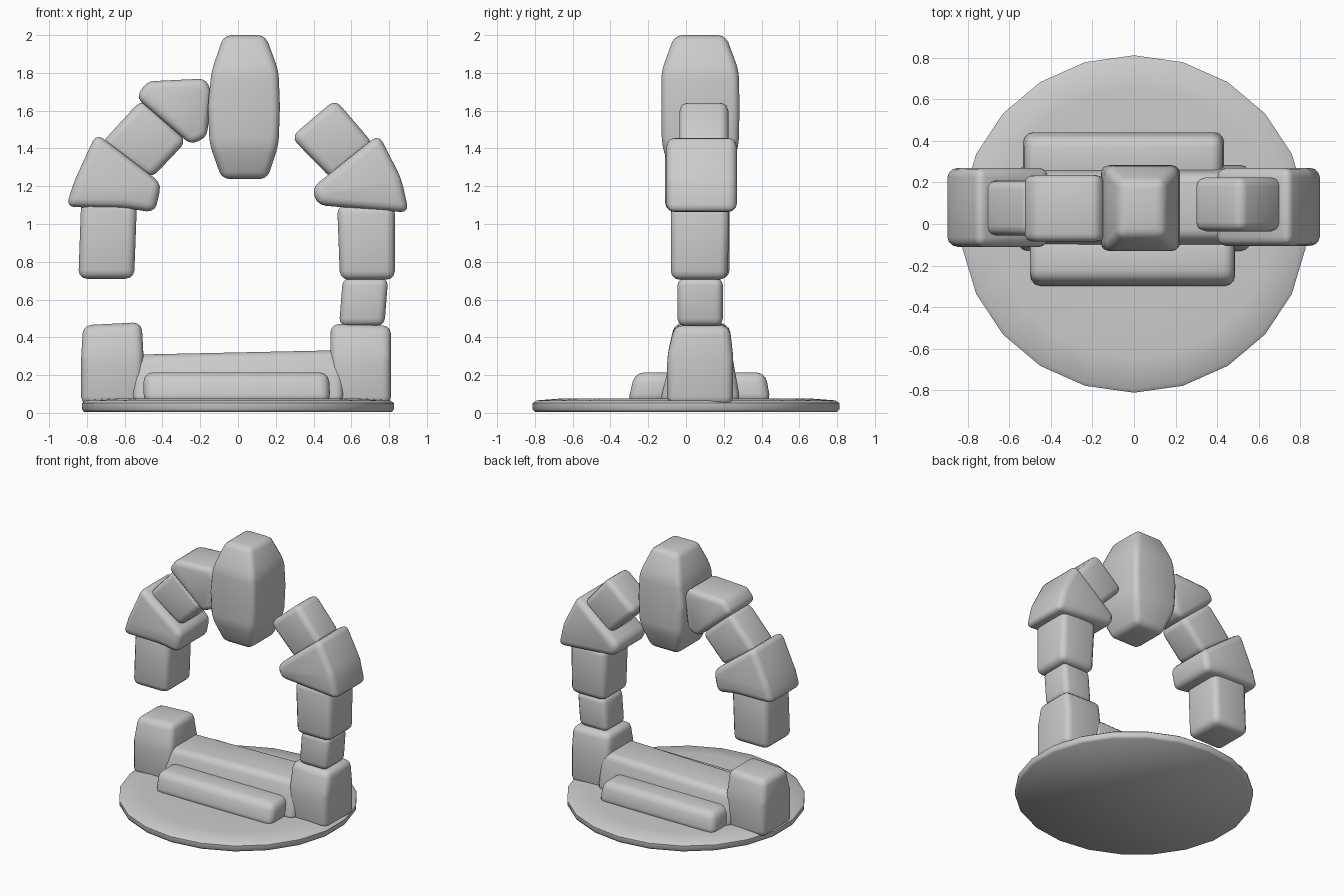
import bpy, bmesh
from math import sin, cos, pi

if "Cube" in bpy.data.objects:
    bpy.data.objects.remove(bpy.data.objects["Cube"])


def finish(name, bm, bevel=0.0, segs=3):
    bmesh.ops.recalc_face_normals(bm, faces=bm.faces)
    if bevel:
        # round only real corners, not seams between coplanar faces
        edges = [e for e in bm.edges if e.calc_face_angle(0) > 0.12]
        bmesh.ops.bevel(bm, geom=edges, offset=bevel, segments=segs,
                        profile=0.5, affect='EDGES', clamp_overlap=True)
    me = bpy.data.meshes.new(name)
    bm.to_mesh(me)
    bm.free()
    ob = bpy.data.objects.new(name, me)
    bpy.context.collection.objects.link(ob)
    for p in me.polygons:
        p.use_smooth = True
    return ob


def loft(name, rings, bevel=0.0, segs=3):
    """Skin a list of vertex rings and cap both ends."""
    bm = bmesh.new()
    vs = [[bm.verts.new(p) for p in r] for r in rings]
    n = len(rings[0])
    for a, b in zip(vs, vs[1:]):
        for i in range(n):
            j = (i + 1) % n
            bm.faces.new((a[i], a[j], b[j], b[i]))
    bm.faces.new(vs[0])
    bm.faces.new(vs[-1])
    return finish(name, bm, bevel, segs)


def column(name, sections, bevel=0.045, slope=0.0):
    """Stack of rectangles (z, x0, x1, y0, y1); slope tilts the top."""
    rings = []
    for k, (z, x0, x1, y0, y1) in enumerate(sections):
        s = slope if k == len(sections) - 1 else 0
        rings.append([(x0, y0, z - s), (x1, y0, z + s), (x1, y1, z + s), (x0, y1, z - s)])
    return loft(name, rings, bevel)


def wedge(name, profile, y0, y1, bevel=0.045):
    """Front-view outline pushed through the depth of the arch."""
    return loft(name, [[(x, y, z) for x, z in profile] for y in (y0, y1)], bevel)


# Round base with a gently raised top
N = 22
rings = [[(0.835 * r * sin(2 * pi * i / N), 0.812 * r * cos(2 * pi * i / N), z)
          for i in range(N)]
         for r, z in ((0.985, 0.005), (1, 0.02), (1, 0.052), (0.975, 0.066),
                      (0.8, 0.077), (0.4, 0.075))]
base = loft("round_base", rings)

# Steps between the feet
column("middle_step", [(0.05, -0.56, 0.56, -0.14, 0.29), (0.32, -0.56, 0.56, -0.07, 0.24)],
       slope=0.012)
column("front_step", [(0.05, -0.5, 0.49, -0.31, -0.06), (0.215, -0.5, 0.48, -0.27, -0.06)],
       bevel=0.05)
column("back_step", [(0.05, -0.54, 0.44, 0.2, 0.45), (0.215, -0.52, 0.42, 0.2, 0.42)],
       bevel=0.05)

# Feet of the arch
column("left_foot", [(0.04, -0.83, -0.5, -0.1, 0.25), (0.3, -0.83, -0.5, -0.1, 0.25),
                     (0.472, -0.82, -0.51, -0.06, 0.22)], slope=0.008)
column("right_foot", [(0.04, 0.49, 0.81, -0.1, 0.25), (0.3, 0.49, 0.81, -0.1, 0.25),
                      (0.467, 0.49, 0.81, -0.06, 0.23)], slope=-0.005)

# Pillar blocks
column("left_pillar_block", [(0.71, -0.845, -0.55, -0.08, 0.23),
                             (1.12, -0.83, -0.535, -0.08, 0.23)], slope=-0.01)
column("right_small_block", [(0.46, 0.535, 0.775, -0.045, 0.195),
                             (0.715, 0.555, 0.795, -0.045, 0.195)], bevel=0.04)
column("right_pillar_block", [(0.705, 0.54, 0.83, -0.08, 0.22),
                              (1.1, 0.525, 0.83, -0.08, 0.23)])

# Wedge stones where the pillars turn into the arch
wedge("left_shoulder_stone", [(-0.91, 1.09), (-0.87, 1.22), (-0.75, 1.48), (-0.405, 1.215),
                              (-0.44, 1.06), (-0.6, 1.085)], -0.11, 0.27)
wedge("right_shoulder_stone", [(0.905, 1.06), (0.865, 1.24), (0.745, 1.475), (0.39, 1.19),
                               (0.42, 1.1)], -0.105, 0.27)

# Upper arch stones
wedge("left_upper_stone", [(-0.73, 1.42), (-0.51, 1.66), (-0.27, 1.44), (-0.46, 1.24)],
      -0.055, 0.21)
wedge("right_upper_stone", [(0.28, 1.46), (0.515, 1.66), (0.72, 1.42), (0.5, 1.235)],
      -0.035, 0.225)
wedge("left_crown_stone", [(-0.54, 1.67), (-0.48, 1.755), (-0.17, 1.77), (-0.14, 1.7),
                           (-0.165, 1.46), (-0.25, 1.42)], -0.085, 0.235)

# Tall keystone
column("keystone", [(1.238, -0.085, 0.155, -0.07, 0.22), (1.42, -0.15, 0.215, -0.128, 0.28),
                    (1.62, -0.16, 0.222, -0.13, 0.283), (1.81, -0.14, 0.215, -0.13, 0.28),
                    (2.0, -0.075, 0.145, -0.06, 0.21)], bevel=0.04)

# Soft shading with the sharpest edges kept
for ob in list(bpy.context.collection.objects):
    bpy.ops.object.select_all(action='DESELECT')
    ob.select_set(True)
    bpy.context.view_layer.objects.active = ob
    bpy.ops.object.shade_smooth_by_angle(angle=0.9)
